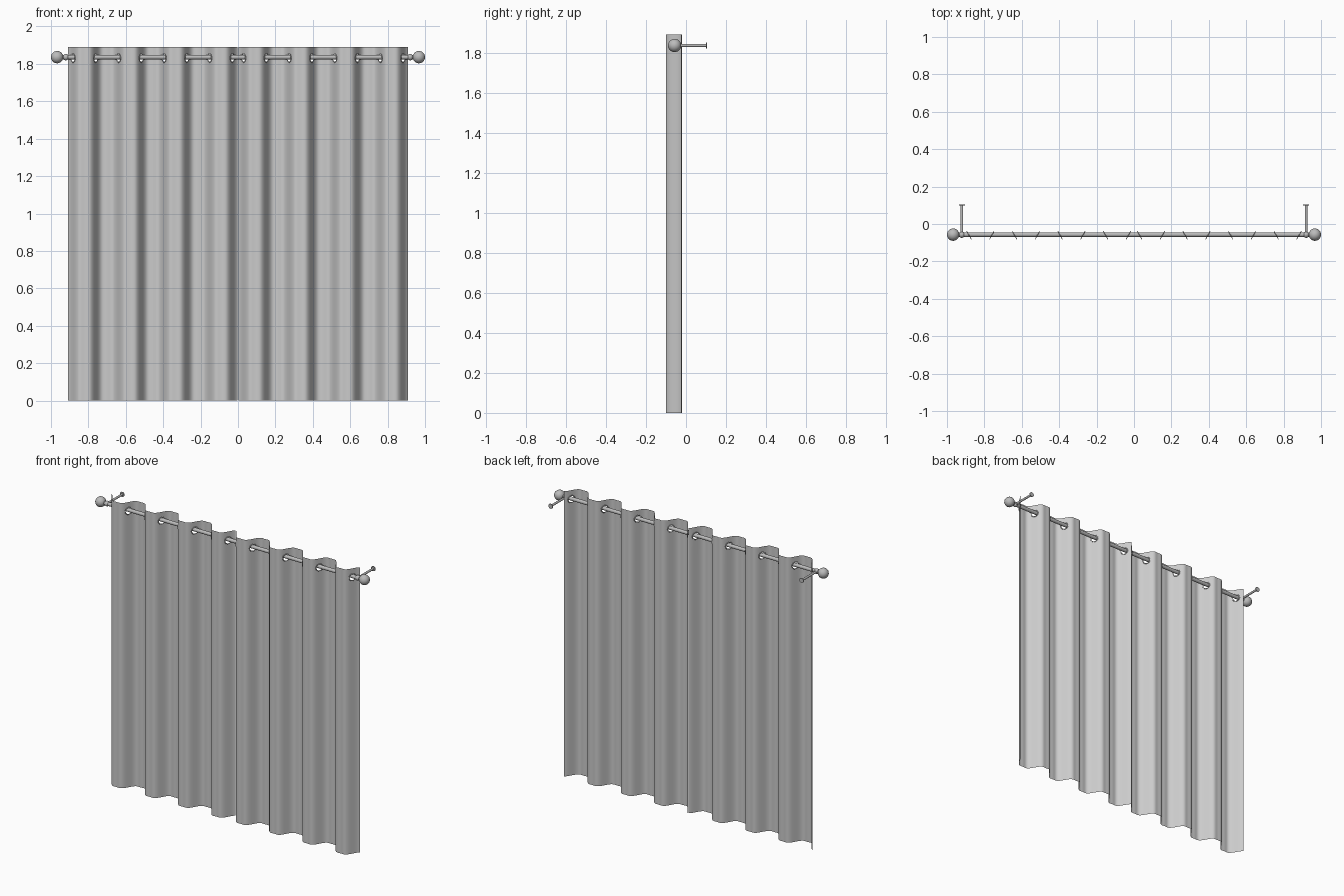
import bpy, bmesh
from math import sin, cos, pi, atan2, hypot
from mathutils import Matrix, Vector

cube = bpy.data.objects.get("Cube")
if cube:
    bpy.data.objects.remove(cube, do_unlink=True)

ROD_Y, ROD_Z, ROD_R = -0.057, 1.836, 0.012
TOP, HALF_WIDTH = 1.89, 0.91
FIRST, STEP, COUNT = 0.03, 0.1217, 8      # eyelet spacing on one panel
HOLE_R, HOLE_Z = 0.02, 1.831


def material(name, value):
    m = bpy.data.materials.new(name)
    m.use_nodes = True
    m.diffuse_color = (value, value, value, 1)
    m.node_tree.nodes["Principled BSDF"].inputs["Base Color"].default_value = m.diffuse_color
    return m


fabric = material("grey fabric", 0.6)
metal = material("grey metal", 0.5)


def add_object(name, bm, mat):
    mesh = bpy.data.meshes.new(name)
    bm.to_mesh(mesh)
    bm.free()
    obj = bpy.data.objects.new(name, mesh)
    bpy.context.collection.objects.link(obj)
    mesh.materials.append(mat)
    bpy.ops.object.select_all(action="DESELECT")
    obj.select_set(True)
    bpy.context.view_layer.objects.active = obj
    bpy.ops.object.shade_smooth_by_angle(angle=0.7)
    return obj


def cylinder(name, start, end, radius, sides=16):
    a, b = Vector(start), Vector(end)
    turn = (b - a).to_track_quat("Z", "Y").to_matrix().to_4x4()
    bm = bmesh.new()
    bmesh.ops.create_cone(bm, cap_ends=True, segments=sides, radius1=radius, radius2=radius,
                          depth=(b - a).length, matrix=Matrix.Translation((a + b) / 2) @ turn)
    return add_object(name, bm, metal)


def ball(name, centre, radius):
    bm = bmesh.new()
    bmesh.ops.create_uvsphere(bm, u_segments=24, v_segments=14, radius=radius,
                              matrix=Matrix.Translation(centre))
    return add_object(name, bm, metal)


# Flattened wave of the hanging folds
def fold(x):
    t = pi * (x - FIRST) / STEP
    return -0.06 - 0.047 * (sin(t) + 0.16 * sin(3 * t))


def slope(x):
    return (fold(x + 0.001) - fold(x - 0.001)) / 0.002


centres = [FIRST + STEP * i for i in range(COUNT)]
lean = 1 / hypot(1, slope(FIRST))         # narrowing of a hole on the slanted cloth
patch = 1.5 * HOLE_R


def curtain_panel(name, side):
    # Columns and rows are packed around each eyelet
    xs = [0.002, 0.009]
    for c in centres:
        xs += [c + patch * lean * k / 3 for k in range(-3, 4)]
        gap = STEP - 2 * patch * lean
        if c != centres[-1]:
            xs += [c + patch * lean + gap * k / 12 for k in range(1, 12)]
    xs += [HALF_WIDTH - 0.006, HALF_WIDTH]
    zs = [0, 0.6, 1.2, 1.7] + [HOLE_Z + patch * k / 3 for k in range(-3, 4)] + [TOP]

    bm = bmesh.new()
    grid = [[bm.verts.new((x, 0, z)) for z in zs] for x in xs]
    for i in range(len(xs) - 1):
        for j in range(len(zs) - 1):
            bm.faces.new((grid[i][j], grid[i + 1][j], grid[i + 1][j + 1], grid[i][j + 1]))

    # Open the round holes: outer ring goes to a circle, inside is removed
    inner = []
    for n in range(COUNT):
        col = 2 + 18 * n + 3
        for di in range(-2, 3):
            for dj in range(-2, 3):
                v = grid[col + di][7 + dj]
                if max(abs(di), abs(dj)) == 2:
                    a = atan2(dj, di)
                    v.co.x = centres[n] + HOLE_R * lean * cos(a)
                    v.co.z = HOLE_Z + HOLE_R * sin(a)
                else:
                    inner.append(v)
    bmesh.ops.delete(bm, geom=inner, context="VERTS")

    for v in bm.verts:
        v.co.y = fold(v.co.x)
        v.co.x *= side
    if side < 0:
        bmesh.ops.reverse_faces(bm, faces=bm.faces[:])
    add_object(name, bm, fabric)


def eyelet(name, x, side):
    # Thin metal ring lying in the slanted cloth
    across = Vector((side, slope(x), 0)).normalized()
    normal = Vector((-across.y, across.x, 0))
    centre = Vector((side * x, fold(x), HOLE_Z))
    bm = bmesh.new()
    rings = []
    for i in range(20):
        a = 2 * pi * i / 20
        out = across * cos(a) + Vector((0, 0, sin(a)))
        rings.append([bm.verts.new(centre + out * (HOLE_R + 0.0025 + 0.003 * cos(b))
                                   + normal * 0.002 * sin(b))
                      for b in (k * pi / 3 for k in range(6))])
    for i in range(20):
        p, q = rings[i], rings[(i + 1) % 20]
        for k in range(6):
            m = (k + 1) % 6
            bm.faces.new((p[k], q[k], q[m], p[m]))
    bmesh.ops.recalc_face_normals(bm, faces=bm.faces)
    add_object(name, bm, metal)


# Rod across the window
cylinder("rod", (-0.95, ROD_Y, ROD_Z), (0.95, ROD_Y, ROD_Z), ROD_R)

for side, word in ((1, "left"), (-1, "right")):
    curtain_panel(word + "_curtain", side)
    for n, x in enumerate(centres):
        eyelet(f"{word}_eyelet_{n + 1}", x, side)
    # Finial and wall bracket
    ball(word + "_finial", (side * 0.967, ROD_Y, ROD_Z), 0.033)
    ball(word + "_bracket_joint", (side * 0.92, ROD_Y, ROD_Z), 0.017)
    cylinder(word + "_bracket_arm", (side * 0.92, ROD_Y, ROD_Z), (side * 0.92, 0.102, ROD_Z), 0.007)
    cylinder(word + "_wall_plate", (side * 0.92, 0.1, ROD_Z), (side * 0.92, 0.105, ROD_Z), 0.016)
